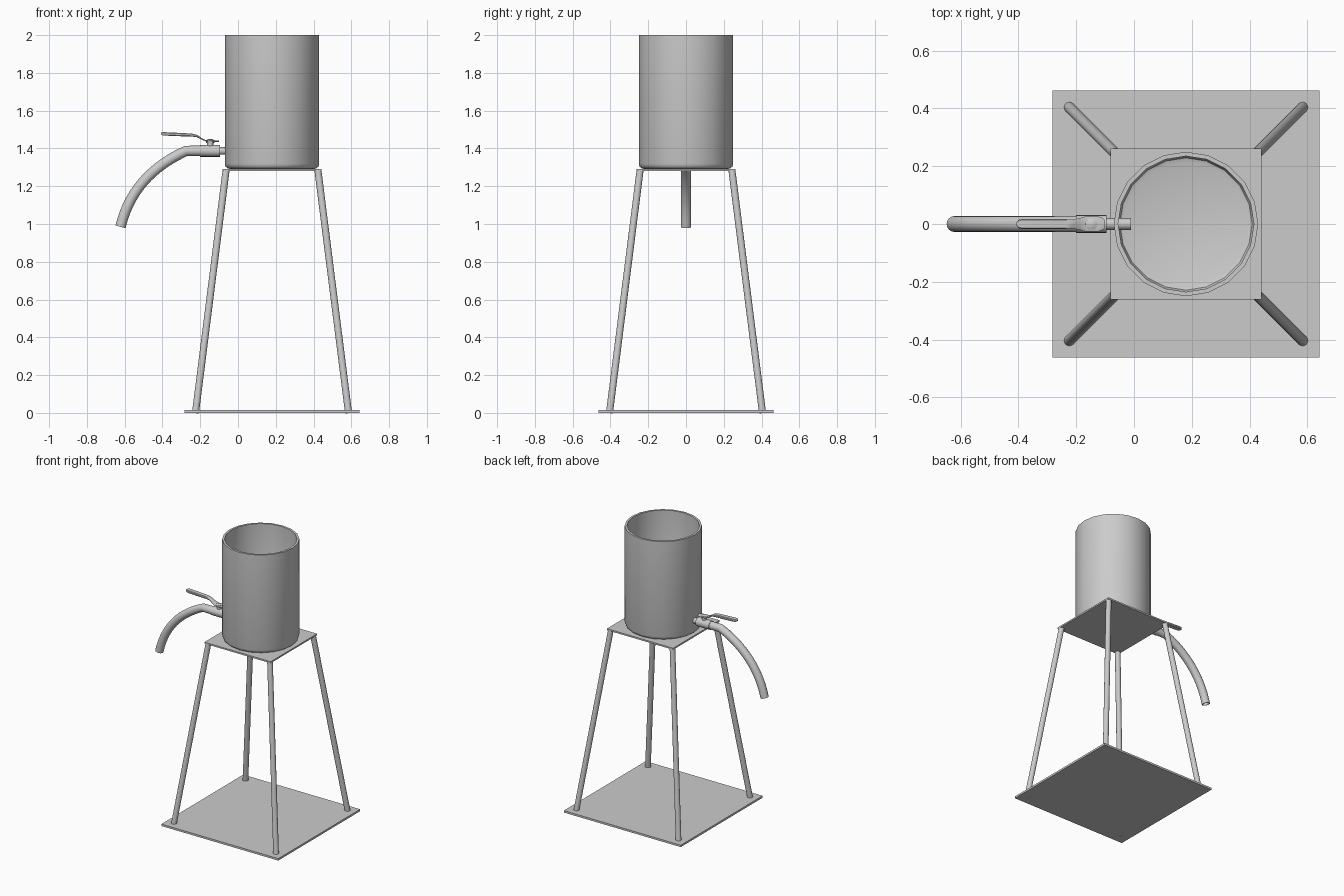
import bpy, bmesh, math
from mathutils import Vector

if "Cube" in bpy.data.objects:
    bpy.data.objects.remove(bpy.data.objects["Cube"])

CX = 0.18  # centre of the stand and tank


def finish(name, bm, smooth=True):
    bmesh.ops.recalc_face_normals(bm, faces=bm.faces[:])
    me = bpy.data.meshes.new(name)
    bm.to_mesh(me)
    bm.free()
    ob = bpy.data.objects.new(name, me)
    bpy.context.collection.objects.link(ob)
    if smooth:
        bpy.ops.object.select_all(action='DESELECT')
        bpy.context.view_layer.objects.active = ob
        ob.select_set(True)
        bpy.ops.object.shade_smooth_by_angle(angle=math.radians(35))
    return ob


def plate(name, half, z0, z1):
    bm = bmesh.new()
    bmesh.ops.create_cube(bm, size=1)
    for v in bm.verts:
        v.co = (CX + v.co.x * 2 * half, v.co.y * 2 * half, z0 if v.co.z < 0 else z1)
    return finish(name, bm, False)


def skin(bm, rings, caps=True):
    for a, b in zip(rings, rings[1:]):
        n = len(a)
        for i in range(n):
            bm.faces.new((a[i], a[(i + 1) % n], b[(i + 1) % n], b[i]))
    if caps:
        bm.faces.new(rings[0])
        bm.faces.new(rings[-1])


def tube(name, pts, r, n=16, wall=0):
    """Sweep a circle along a path; with a wall it becomes a hollow pipe."""
    bm = bmesh.new()
    pts = [Vector(p) for p in pts]
    rings, inner = [], []
    for i, p in enumerate(pts):
        t = (pts[min(i + 1, len(pts) - 1)] - pts[max(i - 1, 0)]).normalized()
        u = t.cross(Vector((0, 1, 0))).normalized()
        w = t.cross(u)

        def ring(rad):
            return [bm.verts.new(p + rad * (math.cos(a) * u + math.sin(a) * w))
                    for a in (2 * math.pi * k / n for k in range(n))]
        rings.append(ring(r))
        if wall:
            inner.append(ring(r - wall))
    if wall:
        skin(bm, rings + inner[::-1] + rings[:1], False)
    else:
        skin(bm, rings)
    return finish(name, bm)


def lathe(name, prof, n, x):
    bm = bmesh.new()
    rings = [[bm.verts.new((x + r * math.cos(2 * math.pi * k / n),
                            r * math.sin(2 * math.pi * k / n), z)) for k in range(n)]
             for r, z in prof]
    skin(bm, rings)
    return finish(name, bm)


# Stand: plates and four splayed legs
plate("base_plate", 0.4625, 0.0, 0.014)
plate("top_plate", 0.262, 1.281, 1.292)
for sx, nx in ((-1, "left"), (1, "right")):
    for sy, ny in ((-1, "front"), (1, "back")):
        tube(f"{ny}_{nx}_leg", [(CX + sx * 0.405, sy * 0.405, 0.001),
                                (CX + sx * 0.243, sy * 0.243, 1.285)], 0.0185)

# Open tank with rounded bottom edge
lathe("tank", [(0.222, 1.292), (0.236, 1.295), (0.246, 1.304), (0.25, 1.318),
               (0.25, 2.0), (0.235, 2.0), (0.235, 1.325), (0.229, 1.312),
               (0.215, 1.307)], 20, CX)

# Tap: inlet pipe, valve body, curved hose
tube("inlet_pipe", [(-0.01, 0, 1.387), (-0.12, 0, 1.387)], 0.02)
tube("valve_body", [(-0.095, 0, 1.387), (-0.2, 0, 1.387)], 0.031)
a, b, c = Vector((-0.275, 0, 1.387)), Vector((-0.557, 0, 1.259)), Vector((-0.622, 0, 0.985))
arc = [(1 - t) ** 2 * a + 2 * t * (1 - t) * b + t * t * c for t in (i / 14 for i in range(15))]
tube("spout_hose", [(-0.19, 0, 1.387)] + arc, 0.0275, 16, 0.005)

# Valve stem and nut holding the lever
lathe("valve_stem", [(0.016, 1.405), (0.016, 1.432)], 12, -0.147)
lathe("stem_nut", [(0.022, 1.43), (0.022, 1.444), (0.012, 1.449)], 6, -0.147)

# Lever: flat head, rising neck, thicker grip (x, z, half width, half thickness)
stations = [(-0.100, 1.438, 0.012, 0.003), (-0.108, 1.438, 0.021, 0.003),
            (-0.125, 1.438, 0.026, 0.003), (-0.168, 1.440, 0.026, 0.003),
            (-0.190, 1.449, 0.020, 0.004), (-0.215, 1.465, 0.016, 0.006),
            (-0.245, 1.471, 0.017, 0.008), (-0.320, 1.474, 0.018, 0.009),
            (-0.385, 1.477, 0.018, 0.009), (-0.400, 1.478, 0.014, 0.008),
            (-0.407, 1.478, 0.006, 0.005)]
bm = bmesh.new()
section = [(-1, -0.5), (-0.8, -1), (0.8, -1), (1, -0.5), (1, 0.5), (0.8, 1), (-0.8, 1), (-1, 0.5)]
skin(bm, [[bm.verts.new((x, w * p, z + h * q)) for p, q in section]
          for x, z, w, h in stations])
finish("valve_lever", bm)
